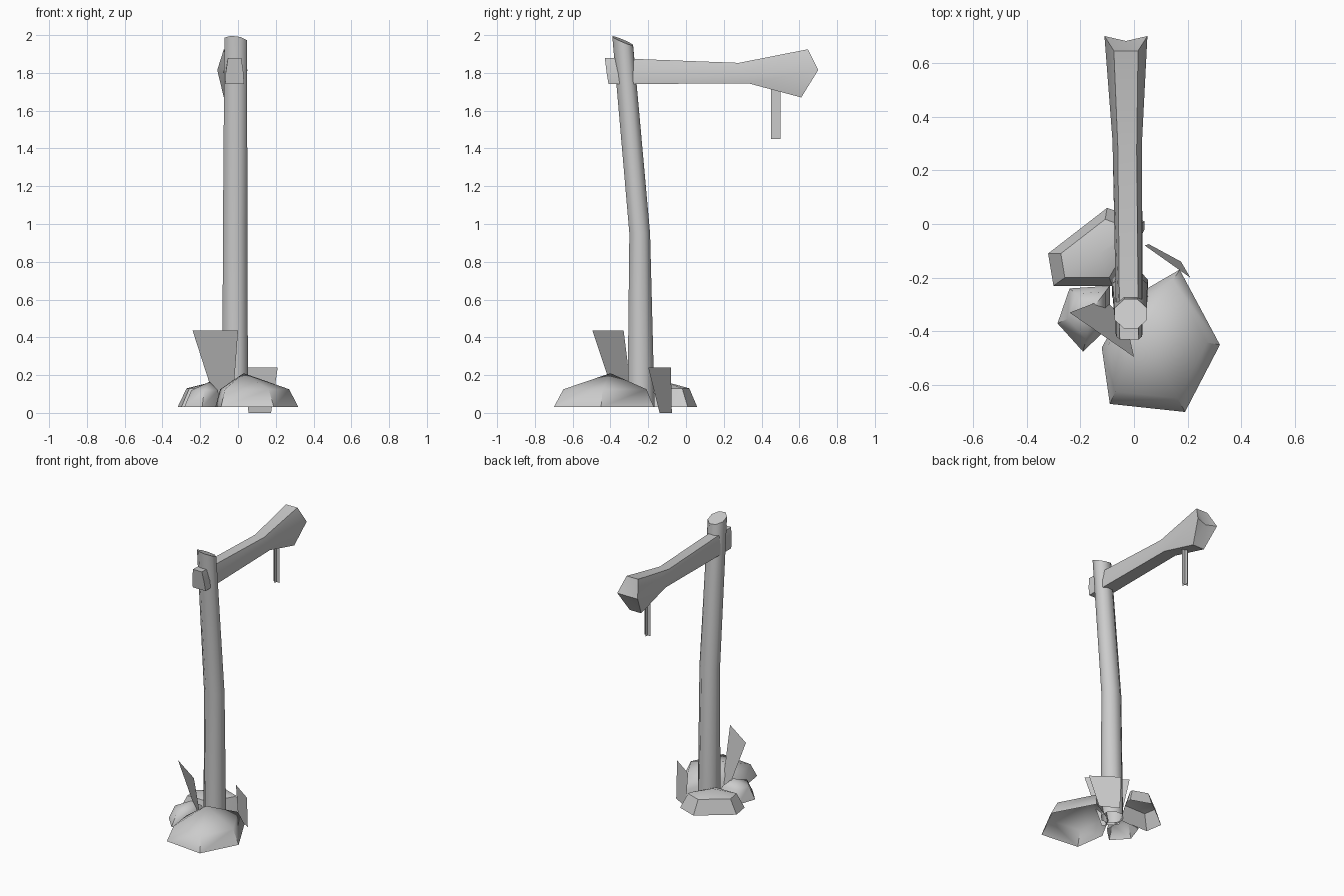
import bpy, bmesh, math
from mathutils import Vector

if "Cube" in bpy.data.objects:
    bpy.data.objects.remove(bpy.data.objects["Cube"])


def finish(name, bm, angle=50, recalc=True):
    if recalc:
        bmesh.ops.recalc_face_normals(bm, faces=bm.faces)
    me = bpy.data.meshes.new(name)
    bm.to_mesh(me)
    bm.free()
    ob = bpy.data.objects.new(name, me)
    bpy.context.collection.objects.link(ob)
    bpy.ops.object.select_all(action='DESELECT')
    ob.select_set(True)
    bpy.context.view_layer.objects.active = ob
    bpy.ops.object.shade_smooth_by_angle(angle=math.radians(angle))
    return ob


def loft(bm, rings):
    rows = [[bm.verts.new(p) for p in r] for r in rings]
    n = len(rows[0])
    for a, b in zip(rows, rows[1:]):
        for i in range(n):
            j = (i + 1) % n
            bm.faces.new((a[i], a[j], b[j], b[i]))
    return rows


def fan(bm, ring, tip):
    v = bm.verts.new(tip)
    for i in range(len(ring)):
        bm.faces.new((ring[i], ring[(i + 1) % len(ring)], v))


def centre(pts):
    return sum((Vector(p) for p in pts), Vector()) / len(pts)


# Leaning post with a slanted sawn top
def post_ring(cx, cy, rx, ry, z, slant_x=0.0, slant_y=0.0):
    ring = []
    for i in range(8):
        a = math.tau * (i + 0.5) / 8
        x, y = rx * math.cos(a) * 1.08, ry * math.sin(a) * 1.08
        ring.append((cx + x, cy + y, z + slant_x * x + slant_y * y))
    return ring


bm = bmesh.new()
rows = loft(bm, [post_ring(-.015, -.238, .068, .072, .03),
                 post_ring(-.015, -.245, .065, .055, .95),
                 post_ring(-.012, -.335, .06, .055, 1.97, -.12, -.42)])
bm.faces.new(rows[-1])
finish("post", bm)


# Arm: six-sided beam with a flared knot at the far end
def arm_ring(cx, w_top, w_mid, w_low, top, mid, low):
    # top, mid and low are (y, z) pairs
    return [(cx - w_low, *low), (cx + w_low, *low), (cx + w_mid, *mid),
            (cx + w_top, *top), (cx - w_top, *top), (cx - w_mid, *mid)]


arm = [arm_ring(-.018, .035, .047, .05, (-.43, 1.88), (-.42, 1.80), (-.41, 1.74)),
       arm_ring(-.025, .035, .055, .045, (.28, 1.853), (.31, 1.80), (.33, 1.745)),
       arm_ring(-.03, .045, .08, .045, (.645, 1.925), (.70, 1.815), (.61, 1.67))]
bm = bmesh.new()
rows = loft(bm, arm)
bm.faces.new(rows[0])
fan(bm, rows[-1], centre(arm[-1]) + Vector((0, .03, 0)))
finish("arm", bm, 45)


# Rocks: open-bottomed domes, base outline, shoulder ring and a peak
def rock(name, outline, peak, shoulder_z, inset):
    p = Vector(peak)
    base = [Vector((x, y, .03)) for x, y in outline]
    shoulder = []
    for b in base:
        s = b.lerp(p, inset)
        s.z = shoulder_z
        shoulder.append(s)
    bm = bmesh.new()
    rows = loft(bm, [base, shoulder])
    fan(bm, rows[1], p)
    finish(name, bm, 50)


rock("front_rock", [(-.12, -.46), (-.09, -.67), (.19, -.70), (.32, -.45),
                    (.17, -.17), (-.02, -.28)], (.03, -.40, .21), .125, .17)
rock("back_rock", [(-.32, -.11), (-.30, -.23), (-.08, -.23), (.04, -.02),
                   (.04, .01), (-.10, .06)], (-.13, -.11, .165), .13, .25)
rock("side_rock", [(-.285, -.37), (-.19, -.475), (-.09, -.38), (-.09, -.23),
                   (-.24, -.24)], (-.15, -.31, .165), .12, .28)


# Flat cards: grass tufts and the hanging strap
def card(name, quads):
    bm = bmesh.new()
    for q in quads:
        bm.faces.new([bm.verts.new(p) for p in q])
    finish(name, bm, 30, False)


card("tall_grass", [[(-.11, -.28, .03), (-.03, -.36, .03),
                     (0, -.495, .435), (-.24, -.33, .435)]])
card("short_grass", [[(.055, -.075, 0), (.175, -.14, 0),
                      (.21, -.20, .24), (.04, -.08, .24)]])

hx, hy, r = -.03, .475, .025
card("hanging_strap", [[(hx - dx, hy - dy, 1.45), (hx + dx, hy + dy, 1.45),
                        (hx + dx, hy + dy, 1.73), (hx - dx, hy - dy, 1.73)]
                       for dx, dy in ((r, 0), (0, r))])
